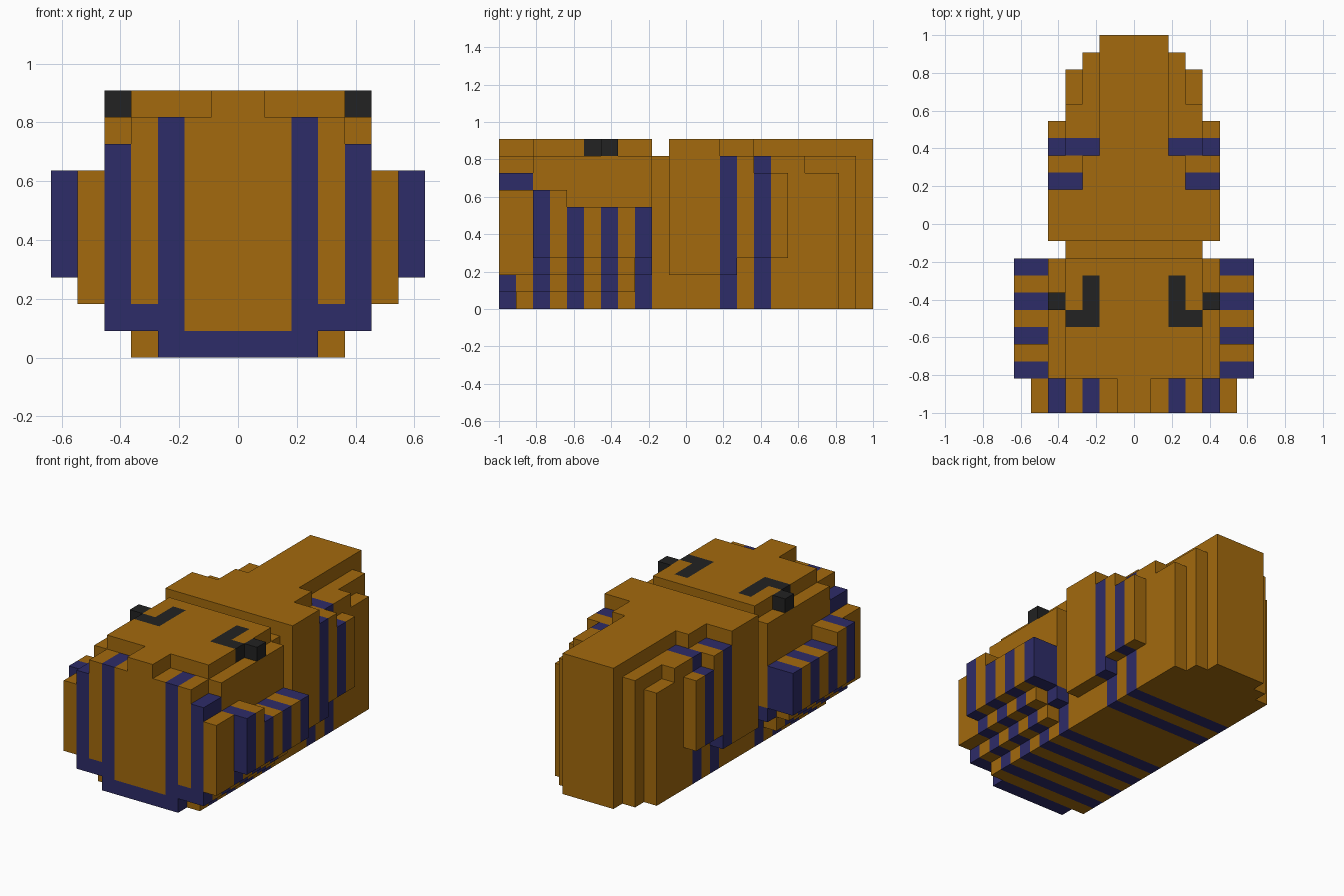
import bpy, bmesh
from mathutils import Vector

cube = bpy.data.objects.get("Cube")
if cube:
    bpy.data.objects.remove(cube, do_unlink=True)

U = 1 / 11  # size of one block


def material(name, rgb):
    m = bpy.data.materials.new(name)
    m.use_nodes = True
    m.diffuse_color = (*rgb, 1)
    bsdf = next(n for n in m.node_tree.nodes if n.type == 'BSDF_PRINCIPLED')
    bsdf.inputs["Base Color"].default_value = (*rgb, 1)
    return m


ORANGE, BLUE, BLACK = 0, 1, 2
MATS = [material("ochre", (0.366, 0.144, 0.004)),
        material("dark_blue", (0.027, 0.025, 0.138)),
        material("charcoal", (0.016, 0.016, 0.016))]

# Each part is a union of boxes, mirrored over x = 0:
# (x from, x to, y from, y to, z from, z to), in blocks
PARTS = {
    "head": [(0, 3, -11, -10, 0, 1), (0, 4, -10, -2, 0, 2),   # chin and base
             (0, 5, -11, -3, 1, 8), (0, 5, -3, -2, 2, 9),     # main block
             (0, 4, -11, -9, 8, 9), (0, 5, -9, -3, 8, 9),     # brow
             (0, 1, -11, -9, 9, 10), (0, 4, -9, -2, 9, 10)],  # crown
    "cheeks": [(5, 6, -11, -9, 2, 7), (5, 6, -9, -3, 2, 3),
               (5, 7, -9, -7, 3, 7), (5, 7, -7, -2, 3, 6)],
    "ears": [(4, 5, -5, -4, 9, 10)],
    "neck": [(0, 4, -2, -1, 0, 9)],
    "body": [(0, 4, -1, 9, 0, 8), (0, 3, 9, 10, 0, 9), (0, 2, 10, 11, 0, 10),
             (0, 5, -1, 3, 2, 8), (0, 5, 3, 6, 3, 8),         # flanks
             (0, 5, -1, 4, 8, 9), (0, 4, 4, 7, 8, 9), (0, 3, 7, 10, 8, 9),
             (0, 5, -1, 2, 9, 10), (0, 3, 2, 4, 9, 10),       # stepped back
             (0, 2, 4, 11, 9, 10)],
}


def colour(part, a, y, z):
    """Colour of a block; a is its distance from the middle."""
    if part == "ears":
        return BLACK
    if part == "body":                                # two body bands
        return BLUE if y in (2, 4) and z < 9 else ORANGE
    if part == "cheeks":                              # cheek stripes
        return BLUE if y in (-9, -7, -5, -3) else ORANGE
    if part == "head":
        if z == 9:                                    # hooked eye marks
            mark = (y == -6 and a in (2, 3)) or (a == 2 and y in (-5, -4))
            return BLACK if mark else ORANGE
        if y == -11:                                  # face stripes and chin
            return BLUE if a in (2, 4) or z == 0 or (z == 1 and a >= 2) else ORANGE
        if y == -10:
            return BLUE if a in (2, 4) and z >= 2 else ORANGE
        if y in (-9, -7, -5, -3) and z < 3:           # belly stripes
            return BLUE
    return ORANGE


# Fill the block grid
cells = {}
for part, boxes in PARTS.items():
    for x0, x1, y0, y1, z0, z1 in boxes:
        for a in range(x0, x1):
            for y in range(y0, y1):
                for z in range(z0, z1):
                    cells[(a, y, z)] = cells[(-1 - a, y, z)] = part

DIRS = [Vector(d) for d in ((1, 0, 0), (-1, 0, 0), (0, 1, 0),
                            (0, -1, 0), (0, 0, 1), (0, 0, -1))]


def build(part):
    """Skin the outer sides of the part's blocks and merge flat areas."""
    bm = bmesh.new()
    for (x, y, z), owner in cells.items():
        if owner != part:
            continue
        centre = Vector((x + .5, y + .5, z + .5))
        for n in DIRS:
            if (x + int(n.x), y + int(n.y), z + int(n.z)) in cells:
                continue
            s = Vector((n.y, n.z, n.x)) * .5
            t = n.cross(s)
            corners = [s + t, t - s, -s - t, s - t]
            mid = centre + n * .5
            f = bm.faces.new([bm.verts.new((mid + c) * U) for c in corners])
            f.normal_update()
            if f.normal.dot(n) < 0:
                f.normal_flip()
            f.material_index = colour(part, x if x >= 0 else -1 - x, y, z)
    bmesh.ops.remove_doubles(bm, verts=bm.verts[:], dist=U * .01)
    bmesh.ops.dissolve_limit(bm, angle_limit=.02, verts=bm.verts[:],
                             edges=bm.edges[:], delimit={'MATERIAL'})
    mesh = bpy.data.meshes.new(part)
    bm.to_mesh(mesh)
    bm.free()
    for m in MATS:
        mesh.materials.append(m)
    bpy.context.collection.objects.link(bpy.data.objects.new(part, mesh))


for part in PARTS:
    build(part)
